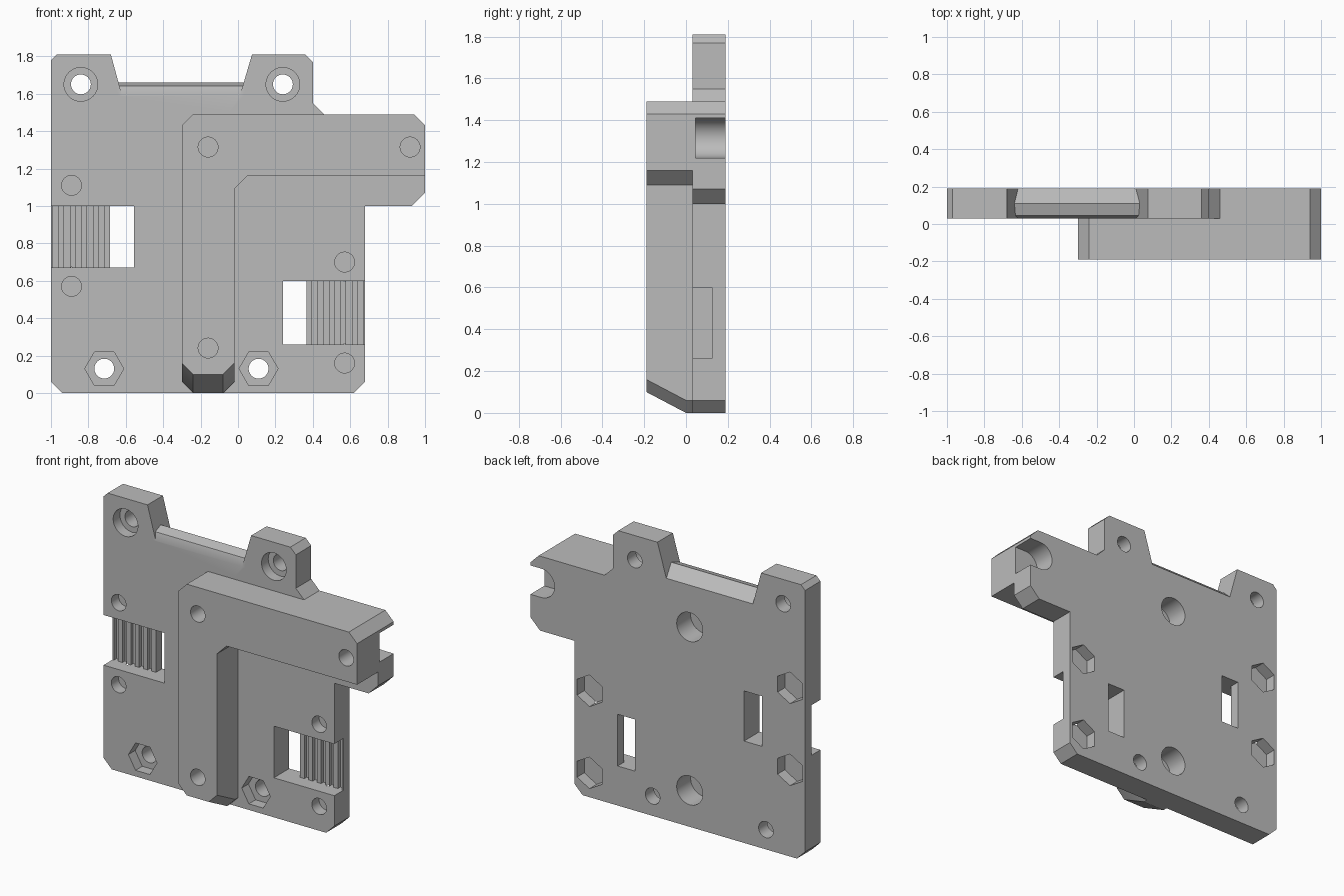
import bpy, bmesh, math
from mathutils import Vector

default = bpy.data.objects.get("Cube")
if default:
    bpy.data.objects.remove(default, do_unlink=True)

grey = bpy.data.materials.new("grey_plastic")
grey.use_nodes = True
colour = (0.5, 0.5, 0.5, 1)
grey.diffuse_color = colour
grey.node_tree.nodes["Principled BSDF"].inputs["Base Color"].default_value = colour

PLACE = {
    "x": lambda a, b, t: Vector((t, a, b)),
    "y": lambda a, b, t: Vector((a, t, b)),
    "z": lambda a, b, t: Vector((a, b, t)),
}


def prism(name, points, low, high, axis="y"):
    """Extrude a flat outline along one axis."""
    bm = bmesh.new()
    ring = [bm.verts.new(PLACE[axis](a, b, low)) for a, b in points]
    face = bm.faces.new(ring)
    moved = bmesh.ops.extrude_face_region(bm, geom=[face])["geom"]
    shift = PLACE[axis](0, 0, high - low)
    bmesh.ops.translate(bm, vec=shift, verts=[g for g in moved if isinstance(g, bmesh.types.BMVert)])
    bmesh.ops.recalc_face_normals(bm, faces=bm.faces)
    mesh = bpy.data.meshes.new(name)
    bm.to_mesh(mesh)
    bm.free()
    mesh.materials.append(grey)
    obj = bpy.data.objects.new(name, mesh)
    bpy.context.collection.objects.link(obj)
    return obj


def rect(x0, x1, z0, z1):
    return [(x0, z0), (x1, z0), (x1, z1), (x0, z1)]


def ngon(x, z, radius, sides, turn=0.0):
    angles = [turn + math.tau * i / sides for i in range(sides)]
    return [(x + radius * math.cos(a), z + radius * math.sin(a)) for a in angles]


def combine(body, other, operation):
    mod = body.modifiers.new("combine", "BOOLEAN")
    mod.operation, mod.solver, mod.object = operation, "EXACT", other
    graph = bpy.context.evaluated_depsgraph_get()
    mesh = bpy.data.meshes.new_from_object(body.evaluated_get(graph))
    body.modifiers.clear()
    body.data = mesh
    bpy.data.objects.remove(other, do_unlink=True)


FRONT, STEP, BACK = -0.19, 0.03, 0.19
SCREW, HEAD, NUT = 0.053, 0.095, 0.104

# Back plate with side arm and two ears
body = prism("mounting_plate", [
    (-0.94, 0), (0.62, 0), (0.68, 0.06), (0.68, 1), (0.93, 1), (1, 1.07),
    (1, 1.43), (0.94, 1.49), (0.46, 1.49), (0.4, 1.55), (0.4, 1.77), (0.36, 1.81),
    (0.075, 1.81), (0.01, 1.59), (-0.62, 1.59), (-0.68, 1.81),
    (-0.97, 1.81), (-1, 1.78), (-1, 0.06)], STEP, BACK)

# Sloping lip between the ears
lip = prism("lip", [(STEP, 1.5), (BACK, 1.5), (BACK, 1.59), (0.11, 1.66),
                    (0.045, 1.64), (STEP, 1.59)], -0.64, 0.03, "x")
combine(body, lip, "UNION")

# Raised angle bar, its foot sloping back to the plate
bar = prism("angle_bar", [
    (-0.24, 0), (-0.08, 0), (-0.02, 0.06), (-0.02, 1.09), (0.05, 1.16), (1, 1.16),
    (1, 1.43), (0.94, 1.49), (-0.24, 1.49), (-0.3, 1.43), (-0.3, 0.06)], FRONT, STEP)
bm = bmesh.new()
bm.from_mesh(bar.data)
bmesh.ops.bisect_plane(bm, geom=bm.verts[:] + bm.edges[:] + bm.faces[:],
                       plane_co=(0, 0, 0), plane_no=(0, 1, 0))
for v in bm.verts:
    if v.co.y < -0.1 and v.co.z < 0.1:
        v.co.z += 0.1
bm.to_mesh(bar.data)
bm.free()
combine(body, bar, "UNION")


def cut(points, low, high, axis="y"):
    combine(body, prism("cutter", points, low, high, axis), "DIFFERENCE")


def hole(x, z, radius, low, high):
    cut(ngon(x, z, radius, 40), low, high)


# Ear holes with round counterbores
for x in (-0.84, 0.24):
    hole(x, 1.65, SCREW, -0.3, 0.3)
    hole(x, 1.65, 0.09, -0.3, 0.1)

# Lower holes with nut pockets at the front
for x in (-0.715, 0.11):
    hole(x, 0.13, SCREW, -0.3, 0.3)
    cut(ngon(x, 0.13, NUT, 6), -0.05, 0.1)

# Clamp holes at the front, nut pockets at the back
for x, z in ((-0.89, 1.11), (-0.89, 0.57), (0.57, 0.7), (0.57, 0.16)):
    hole(x, z, SCREW, -0.1, 0.105)
    cut(ngon(x, z, NUT, 6, math.pi / 6), 0.115, 0.3)

# Bar holes, with wide recesses at the back
for x, z in ((-0.16, 1.315), (-0.16, 0.24), (0.92, 1.315)):
    hole(x, z, SCREW, -0.3, 0.03)
    if x < 0:
        hole(x, z, HEAD, 0.045, 0.3)

# Open ended recess in the arm
arc = [math.pi / 2 + math.pi * i / 20 for i in range(21)]
cut([(0.92 + HEAD * math.cos(a), 1.315 + HEAD * math.sin(a)) for a in arc]
    + [(1.1, 1.315 - HEAD), (1.1, 1.315 + HEAD)], 0.045, 0.3)

# Toothed belt pockets with through slots
PITCH, TOP, FLOOR = 0.061, 0.125, 0.15
for side, inner, start, z0, z1 in ((-1, -0.555, -0.685, 0.67, 1.0), (1, 0.24, 0.365, 0.26, 0.6)):
    comb = [(inner, -0.05), (inner, 0.3), (start, 0.3)]
    for i in range(6):
        edge = start + side * PITCH * i
        mid, end = edge + side * PITCH / 2, edge + side * PITCH
        comb += [(edge, TOP), (mid, TOP), (mid, FLOOR), (end, FLOOR)]
    comb.append((comb[-1][0], -0.05))
    cut(comb, z0, z1, "z")

# Smooth round walls, sharp edges elsewhere
bpy.ops.object.select_all(action="DESELECT")
body.select_set(True)
bpy.context.view_layer.objects.active = body
bpy.ops.object.shade_smooth_by_angle(angle=math.radians(25))
